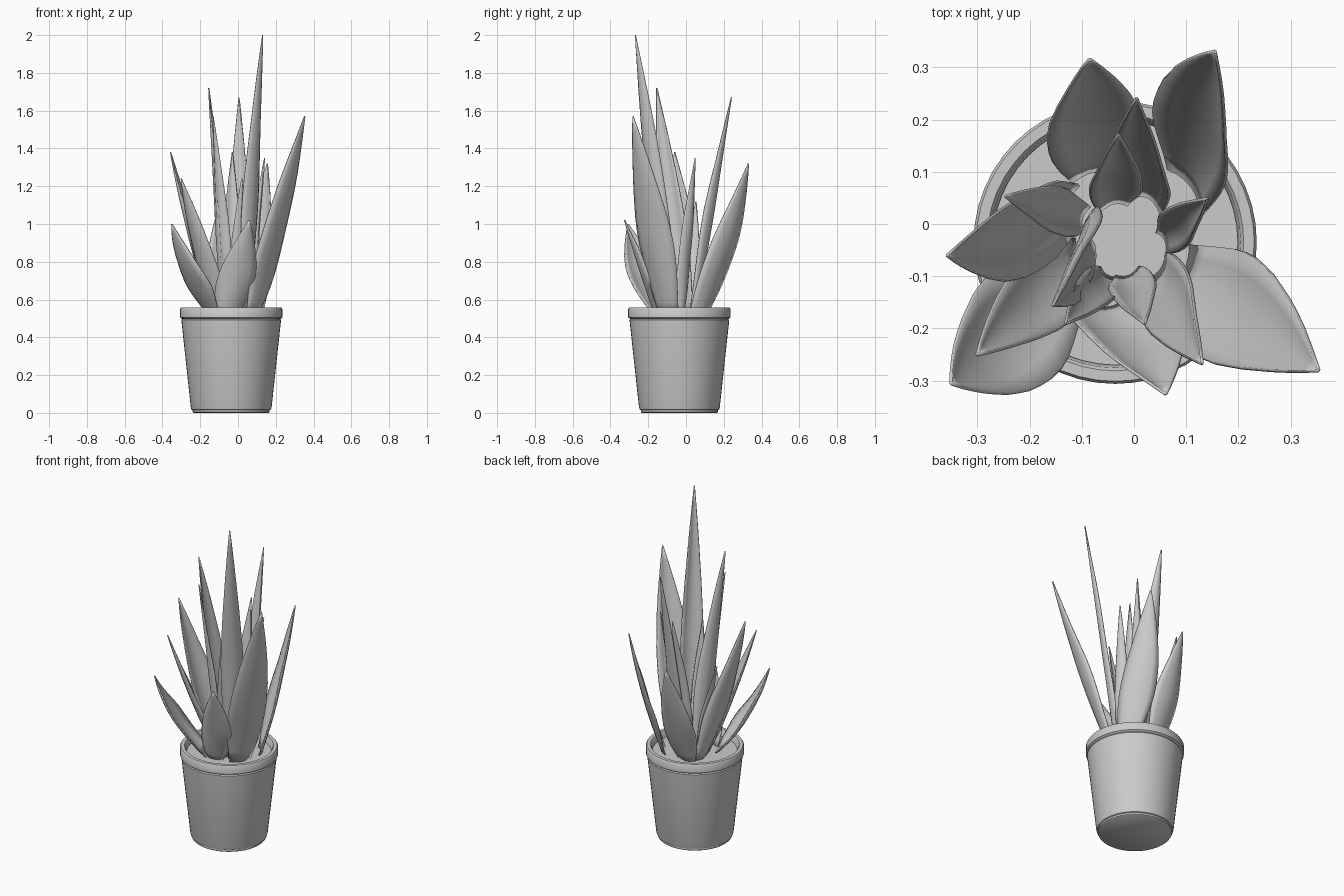
import bpy, math
from mathutils import Vector

if "Cube" in bpy.data.objects:
    bpy.data.objects.remove(bpy.data.objects["Cube"])

CX, CY = -0.036, -0.035          # pot axis


def make_object(name, verts, faces, angle=40):
    mesh = bpy.data.meshes.new(name)
    mesh.from_pydata(verts, [], faces)
    mesh.update()
    ob = bpy.data.objects.new(name, mesh)
    bpy.context.collection.objects.link(ob)
    bpy.ops.object.select_all(action='DESELECT')
    ob.select_set(True)
    bpy.context.view_layer.objects.active = ob
    bpy.ops.object.shade_smooth_by_angle(angle=math.radians(angle))
    return ob


def lathe(name, profile, n=48):
    """Spin an (r, z) profile round the pot axis; the end rings are capped."""
    verts = [(CX + r * math.cos(2 * math.pi * k / n), CY + r * math.sin(2 * math.pi * k / n), z)
             for r, z in profile for k in range(n)]
    faces = [(i * n + k, i * n + (k + 1) % n, (i + 1) * n + (k + 1) % n, (i + 1) * n + k)
             for i in range(len(profile) - 1) for k in range(n)]
    faces.append(tuple(reversed(range(n))))
    last = (len(profile) - 1) * n
    faces.append(tuple(range(last, last + n)))
    return make_object(name, verts, faces)


def lerp_profile(t, pts):
    for (a, va), (b, vb) in zip(pts, pts[1:]):
        if t <= b:
            return va + (vb - va) * (t - a) / (b - a)
    return pts[-1][1]


WIDTH = [(0, 0.55), (0.12, 0.78), (0.25, 0.97), (0.38, 1.0), (0.5, 0.92),
         (0.65, 0.72), (0.8, 0.45), (0.92, 0.2), (1, 0.02)]


def leaf(name, base, tip, facing, width, bulge, cup=0.2, rows=14, cols=6):
    """Cupped spear-shaped blade along a bowed centre line, facing outwards."""
    a = math.radians(facing)
    out = Vector((math.cos(a), math.sin(a), 0))
    side = Vector((-out.y, out.x, 0))
    p0, p2 = Vector((base[0], base[1], 0.51)), Vector(tip)
    d = p2 - p0
    p1 = p0 + Vector((d.x * bulge, d.y * bulge, d.z * 0.48))
    verts, faces = [], []
    for i in range(rows + 1):
        t = i / rows
        c = p0 * (1 - t) ** 2 + p1 * 2 * t * (1 - t) + p2 * t * t
        tan = ((p1 - p0) * (1 - t) + (p2 - p1) * t).normalized()
        inward = (-out + tan * out.dot(tan)).normalized()
        w = width * lerp_profile(t, WIDTH)
        for j in range(cols + 1):
            s = 2 * j / cols - 1
            wave = 0.006 * s * math.sin(11 * t + facing) * (1 - t)
            verts.append(c + side * (s * w / 2) + inward * (cup * w * s * s + wave))
    m = cols + 1
    for i in range(rows):
        for j in range(cols):
            k = i * m + j
            faces.append((k, k + 1, k + m + 1, k + m))
    ob = make_object(name, verts, faces)
    sol = ob.modifiers.new("thickness", 'SOLIDIFY')
    sol.thickness, sol.offset = 0.006, 0
    return ob


# pot with foot, tapered wall, groove and rim
lathe("pot", [(0.199, 0), (0.204, 0.004), (0.204, 0.014), (0.21, 0.017), (0.214, 0.03),
              (0.263, 0.482), (0.264, 0.492), (0.259, 0.498), (0.265, 0.501), (0.271, 0.506),
              (0.271, 0.55), (0.266, 0.557), (0.246, 0.557), (0.24, 0.55), (0.234, 0.5)])
# soil
lathe("soil", [(0.235, 0.508), (0.235, 0.518)])

# leaves: base xy, tip xyz, facing angle, width, outward bulge, cup depth
LEAVES = [
    # broad outer leaves
    ((0.11, 0.07), (0.155, 0.33, 1.32), 42, 0.20, 0.68, 0.15),
    ((-0.07, 0.10), (-0.085, 0.315, 1.15), 100, 0.19, 0.68, 0.15),
    ((0.09, -0.10), (0.353, -0.28, 1.57), -35, 0.22, 0.6, 0.15),
    ((-0.13, 0.03), (-0.357, -0.06, 1.38), 170, 0.18, 0.65),
    ((-0.14, -0.12), (-0.35, -0.305, 1.00), 212, 0.23, 0.8, 0.15),
    ((-0.06, -0.16), (0.06, -0.325, 1.02), -88, 0.20, 0.55, 0.2),
    # tall leaves
    ((0.05, -0.09), (0.13, -0.267, 2.00), -38, 0.13, 0.5),
    ((-0.09, 0.00), (-0.155, -0.155, 1.72), 170, 0.14, 0.5, 0.25),
    ((0.03, 0.05), (0.005, 0.24, 1.67), 68, 0.12, 0.5, 0.25),
    # small inner leaves
    ((-0.10, -0.07), (-0.30, -0.25, 1.24), 225, 0.15, 0.6),
    ((-0.05, -0.10), (-0.13, -0.19, 1.57), 235, 0.08, 0.5),
    ((0.06, -0.03), (0.14, 0.048, 1.35), 35, 0.08, 0.5),
    ((-0.10, 0.01), (-0.245, 0.053, 1.12), 175, 0.09, 0.5),
    ((-0.04, 0.04), (-0.03, 0.17, 1.38), 95, 0.10, 0.5),
    ((-0.01, -0.10), (0.02, -0.19, 1.24), -75, 0.09, 0.5),
]
for i, args in enumerate(LEAVES, 1):
    leaf(f"leaf_{i:02d}", *args)
